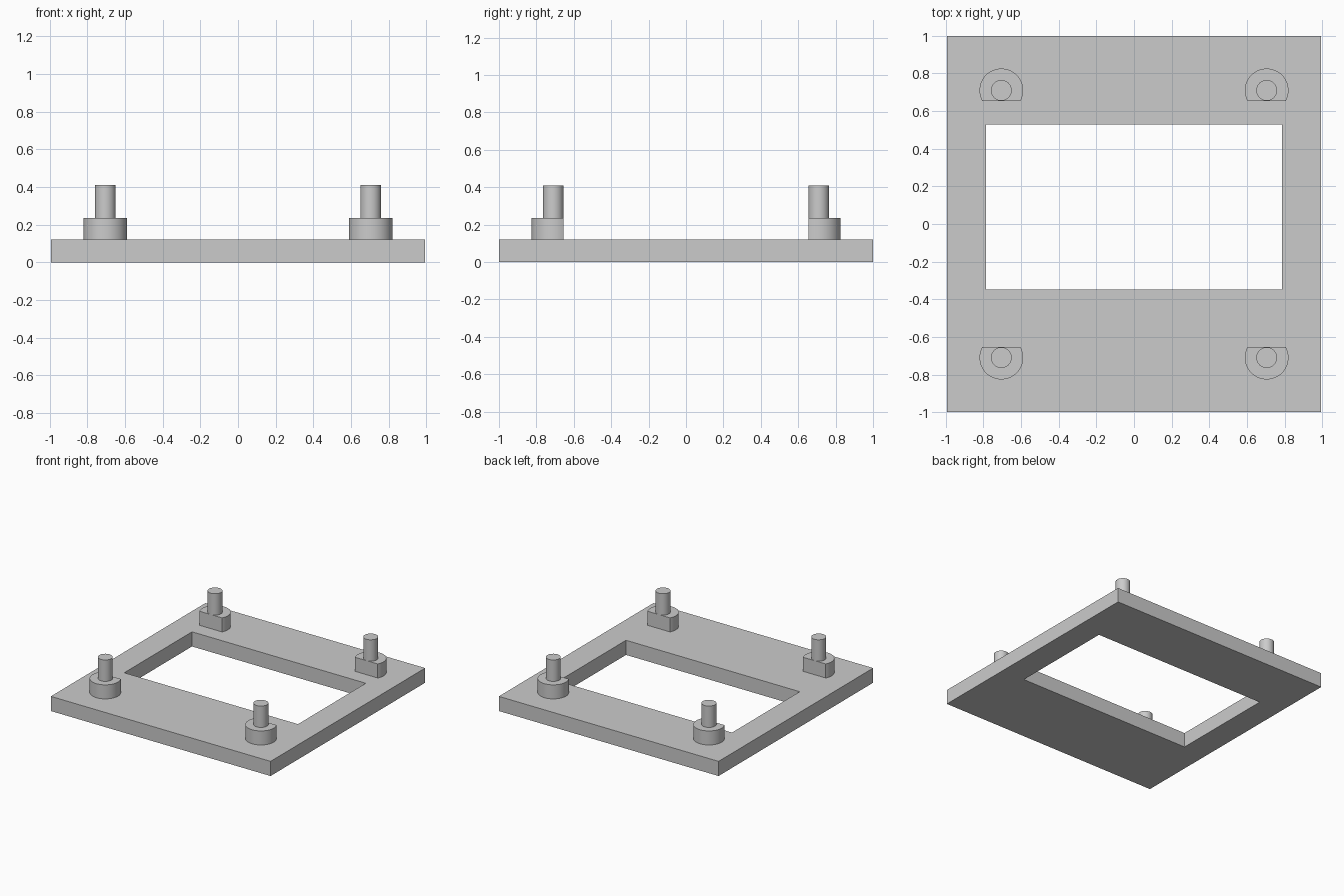
import bpy, bmesh, math

cube = bpy.data.objects.get("Cube")
if cube:
    bpy.data.objects.remove(cube, do_unlink=True)

# One plain grey for everything
grey = bpy.data.materials.new("light_grey")
grey.use_nodes = True
colour = (0.6, 0.6, 0.6, 1.0)
grey.diffuse_color = colour
grey.node_tree.nodes["Principled BSDF"].inputs["Base Color"].default_value = colour

PLATE_TOP, BOSS_TOP, PEG_TOP = 0.12, 0.235, 0.41
POST_X, POST_Y = 0.705, 0.71
BOSS_R, PEG_R, FLAT = 0.116, 0.055, 0.055


def finish(bm, name, smooth=False):
    bmesh.ops.recalc_face_normals(bm, faces=bm.faces)
    mesh = bpy.data.meshes.new(name)
    bm.to_mesh(mesh)
    bm.free()
    mesh.materials.append(grey)
    obj = bpy.data.objects.new(name, mesh)
    bpy.context.collection.objects.link(obj)
    if smooth:
        bpy.ops.object.select_all(action='DESELECT')
        obj.select_set(True)
        bpy.context.view_layer.objects.active = obj
        bpy.ops.object.shade_smooth_by_angle(angle=math.radians(30))
    return obj


def prism(name, outline, z0, z1):
    """Extrude a closed outline from z0 up to z1."""
    bm = bmesh.new()
    face = bm.faces.new([bm.verts.new((x, y, z0)) for x, y in outline])
    ext = bmesh.ops.extrude_face_region(bm, geom=[face])
    top = [v for v in ext["geom"] if isinstance(v, bmesh.types.BMVert)]
    bmesh.ops.translate(bm, verts=top, vec=(0, 0, z1 - z0))
    return finish(bm, name, smooth=True)


def rectangle(x0, x1, y0, y1):
    return [(x0, y0), (x1, y0), (x1, y1), (x0, y1)]


# Square plate with a rectangular window, built as a ring of four quads
outer = rectangle(-0.995, 0.995, -1.0, 1.0)
inner = rectangle(-0.787, 0.787, -0.348, 0.529)
bm = bmesh.new()
o = [bm.verts.new((x, y, 0)) for x, y in outer]
i = [bm.verts.new((x, y, 0)) for x, y in inner]
ring = [bm.faces.new((o[k], o[(k + 1) % 4], i[(k + 1) % 4], i[k])) for k in range(4)]
ext = bmesh.ops.extrude_face_region(bm, geom=ring)
top = [v for v in ext["geom"] if isinstance(v, bmesh.types.BMVert)]
bmesh.ops.translate(bm, verts=top, vec=(0, 0, PLATE_TOP))
finish(bm, "base_plate")

# Four stepped posts; each boss has a flat facing the window
start = -math.asin(FLAT / BOSS_R)
sweep = math.pi - 2 * start
for sy, row in ((-1, "front"), (1, "back")):
    for sx, side in ((-1, "right"), (1, "left")):
        cx, cy = sx * POST_X, sy * POST_Y
        arc = [start + sweep * k / 48 for k in range(49)]
        boss = [(cx + BOSS_R * math.cos(a), cy + sy * BOSS_R * math.sin(a)) for a in arc]
        prism(f"{row}_{side}_boss", boss, PLATE_TOP, BOSS_TOP)
        turn = [math.tau * k / 48 for k in range(48)]
        peg = [(cx + PEG_R * math.cos(a), cy + PEG_R * math.sin(a)) for a in turn]
        prism(f"{row}_{side}_peg", peg, BOSS_TOP, PEG_TOP)
